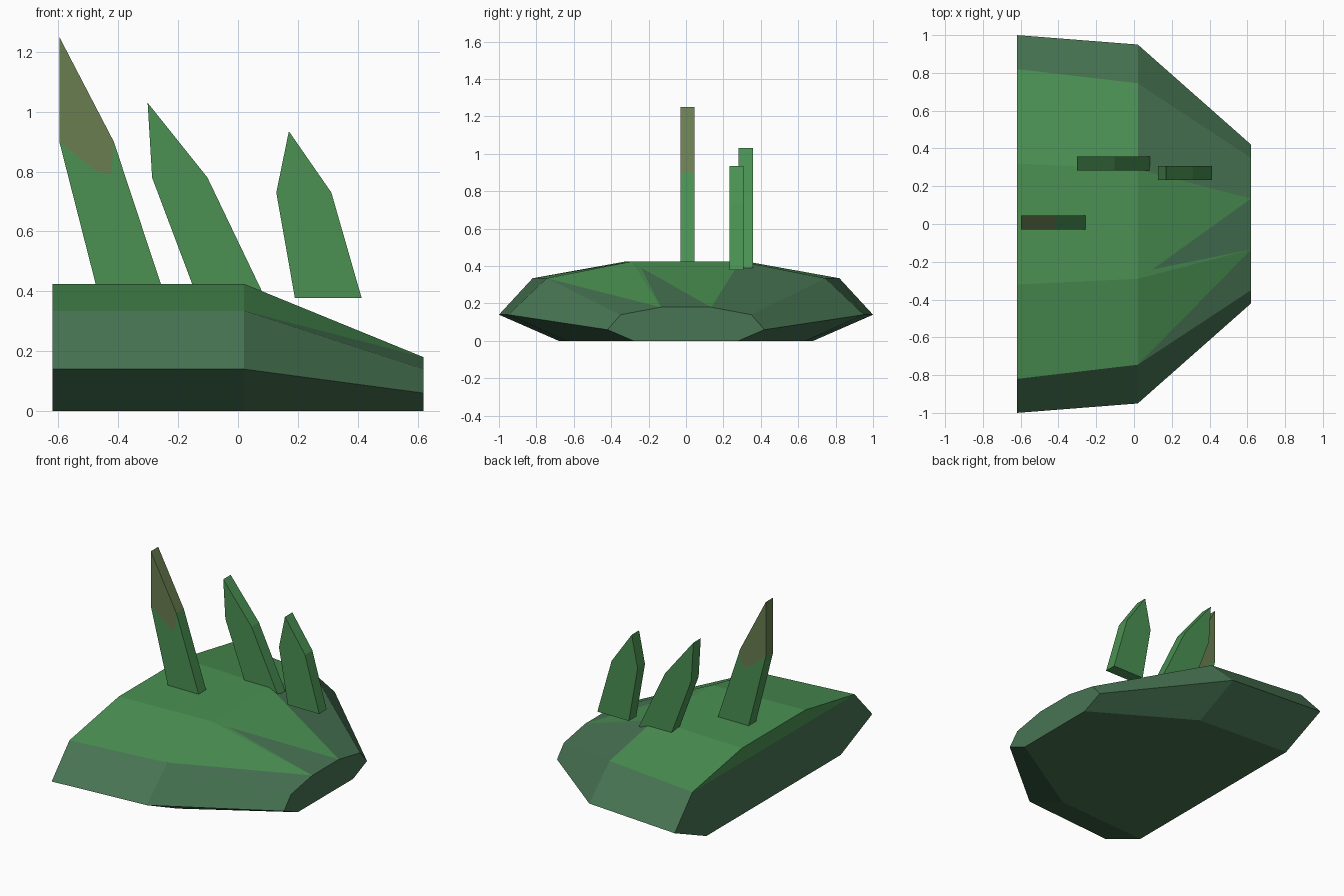
import bpy, bmesh

if "Cube" in bpy.data.objects:
    bpy.data.objects.remove(bpy.data.objects["Cube"])


def material(name, rgb):
    m = bpy.data.materials.new(name)
    m.diffuse_color = (*rgb, 1)
    m.use_nodes = True
    m.node_tree.nodes["Principled BSDF"].inputs["Base Color"].default_value = m.diffuse_color
    return m


GREEN = material("grass_green", (0.070, 0.283, 0.086))
MOSS = material("moss_stone", (0.064, 0.176, 0.087))
BROWN = material("dry_tip", (0.144, 0.205, 0.080))


def finish(name, bm, mats):
    bmesh.ops.recalc_face_normals(bm, faces=bm.faces)
    me = bpy.data.meshes.new(name)
    bm.to_mesh(me)
    bm.free()
    for m in mats:
        me.materials.append(m)
    ob = bpy.data.objects.new(name, me)
    bpy.context.collection.objects.link(ob)
    return ob


def add_face(bm, verts, mat):
    f = bm.faces.new(verts)
    f.material_index = mat
    return f


# Mound: three cross-sections (bottom, rim, shoulder, top) lofted along x
bm = bmesh.new()
sections = [
    (-0.62, [(0.68, 0), (1.0, 0.14), (0.82, 0.335), (0.32, 0.425)]),
    (0.02, [(0.64, 0), (0.95, 0.14), (0.745, 0.335), (0.29, 0.425)]),
    (0.62, [(0.28, 0), (0.42, 0.06), (0.35, 0.14), (0.135, 0.18)]),
]
rings = []
for x, half in sections:
    pts = [(-y, z) for y, z in half] + [(y, z) for y, z in reversed(half)]
    rings.append([bm.verts.new((x, y, z)) for y, z in pts])
back, mid, front = rings

# rear half: grass above the shoulder, moss below
for i in range(8):
    j = (i + 1) % 8
    add_face(bm, (back[i], back[j], mid[j], mid[i]), 0 if i in (2, 3, 4) else 1)
    # front slope, plain moss strips
    if i not in (2, 3):
        add_face(bm, (mid[i], mid[j], front[j], front[i]), 1)

# front slope, grass running down in wedges
add_face(bm, (mid[2], mid[3], front[3]), 0)
add_face(bm, (mid[2], front[3], front[2]), 1)
add_face(bm, (mid[3], mid[4], front[4]), 0)
notch = bm.verts.new((0.1, -0.24, 0.392))
add_face(bm, (mid[3], notch, front[4]), 0)
add_face(bm, (mid[3], front[3], notch), 0)
add_face(bm, (notch, front[3], front[4]), 1)

# end caps, the back one split at shoulder height
add_face(bm, front, 1)
add_face(bm, back[2:6], 0)
add_face(bm, back[:3] + back[5:], 1)
finish("mound", bm, [GREEN, MOSS])


# Blades: profiles in x-z with thickness along y
def blade(name, outline, y0, y1, patches, brown_edges=()):
    """patches: (indices, material) face pieces; outline points come first."""
    bm = bmesh.new()
    a = [bm.verts.new((x, y0, z)) for x, z in outline]
    b = [bm.verts.new((x, y1, z)) for x, z in outline]
    for idx, mat in patches:
        add_face(bm, [a[i] for i in idx], mat)
        add_face(bm, [b[i] for i in reversed(idx)], mat)
    for i in range(5):
        j = (i + 1) % 5
        add_face(bm, (a[i], a[j], b[j], b[i]), 1 if i in brown_edges else 0)
    finish(name, bm, [GREEN, BROWN])


# tall blade with a dry tip dipping below its widest points (5, 6 are inner points)
blade("tall_blade",
      [(-0.475, 0.422), (-0.257, 0.422), (-0.415, 0.9), (-0.597, 1.25), (-0.597, 0.9),
       (-0.425, 0.79), (-0.475, 0.803)],
      -0.03, 0.045,
      [((0, 1, 2, 5, 6, 4), 0), ((4, 6, 5, 2, 3), 1)], (2, 3))
whole = [((0, 1, 2, 3, 4), 0)]
blade("middle_blade",
      [(-0.14, 0.39), (0.085, 0.39), (-0.102, 0.78), (-0.302, 1.03), (-0.287, 0.78)],
      0.282, 0.357, whole)
blade("short_blade",
      [(0.19, 0.378), (0.413, 0.378), (0.312, 0.73), (0.17, 0.935), (0.128, 0.73)],
      0.232, 0.307, whole)
